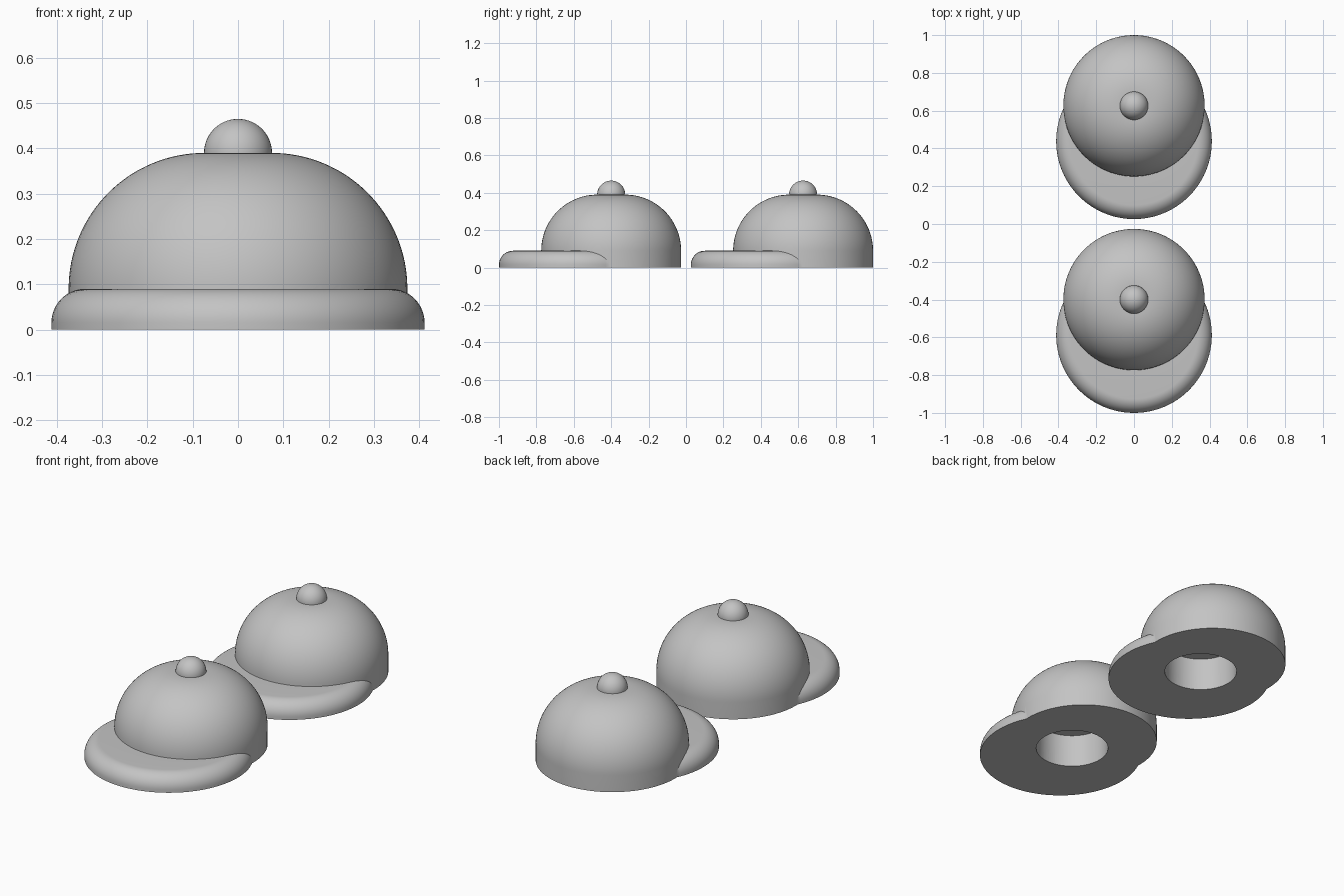
import bpy, bmesh, math

if "Cube" in bpy.data.objects:
    bpy.data.objects.remove(bpy.data.objects["Cube"])

grey = bpy.data.materials.new("plain grey")
grey.diffuse_color = (0.55, 0.55, 0.55, 1)
grey.use_nodes = True
grey.node_tree.nodes["Principled BSDF"].inputs["Base Color"].default_value = grey.diffuse_color


def arc(cx, cz, r, a0, a1, n):
    """Points (radius, height) along an arc, angles in degrees."""
    angles = [math.radians(a0 + (a1 - a0) * i / n) for i in range(n + 1)]
    return [(cx + r * math.cos(a), cz + r * math.sin(a)) for a in angles]


def lathe(name, profile, y, steps=96):
    """Closed solid turned around the vertical axis through (0, y)."""
    bm = bmesh.new()
    pts = [bm.verts.new((r, y, z)) for r, z in profile]
    edges = [bm.edges.new(p) for p in zip(pts, pts[1:])]
    bmesh.ops.spin(bm, geom=pts + edges, cent=(0, y, 0), axis=(0, 0, 1),
                   angle=2 * math.pi, steps=steps)
    bmesh.ops.remove_doubles(bm, verts=bm.verts, dist=1e-5)
    bmesh.ops.recalc_face_normals(bm, faces=bm.faces)
    mesh = bpy.data.meshes.new(name)
    bm.to_mesh(mesh)
    bm.free()
    mesh.materials.append(grey)
    obj = bpy.data.objects.new(name, mesh)
    bpy.context.collection.objects.link(obj)
    return obj


def combine(body, tool, operation):
    """Boolean the tool into the body, then discard the tool."""
    mod = body.modifiers.new(operation.lower(), 'BOOLEAN')
    mod.operation, mod.solver, mod.object = operation, 'EXACT', tool
    bpy.context.view_layer.objects.active = body
    bpy.ops.object.modifier_apply(modifier=mod.name)
    bpy.data.objects.remove(tool)


def build_cap(name, y):
    # crown: straight wall, quarter-round shoulder, flat top
    cap = lathe(name, [(0, 0), (0.374, 0)] + arc(0.074, 0.09, 0.3, 0, 90, 32)
                + [(0, 0.39)], y)
    # brim: rounded disc shifted forward
    brim = lathe("brim", [(0, 0), (0.412, 0)] + arc(0.337, 0.015, 0.075, 0, 90, 14)
                 + [(0, 0.09)], y - 0.188)
    # button: ball half sunk into the crown
    button = lathe("button", [(0, 0.315)] + arc(0, 0.39, 0.075, -84, 84, 28)
                   + [(0, 0.465)], y, 48)
    # blind round socket in the underside
    socket = lathe("socket", [(0, -0.1), (0.184, -0.1), (0.184, 0.18), (0, 0.18)],
                   y - 0.094)
    combine(cap, brim, 'UNION')
    combine(cap, button, 'UNION')
    combine(cap, socket, 'DIFFERENCE')
    bpy.ops.object.select_all(action='DESELECT')
    cap.select_set(True)
    bpy.ops.object.shade_smooth_by_angle(angle=math.radians(30))


build_cap("front_cap", -0.4)
build_cap("back_cap", 0.626)
